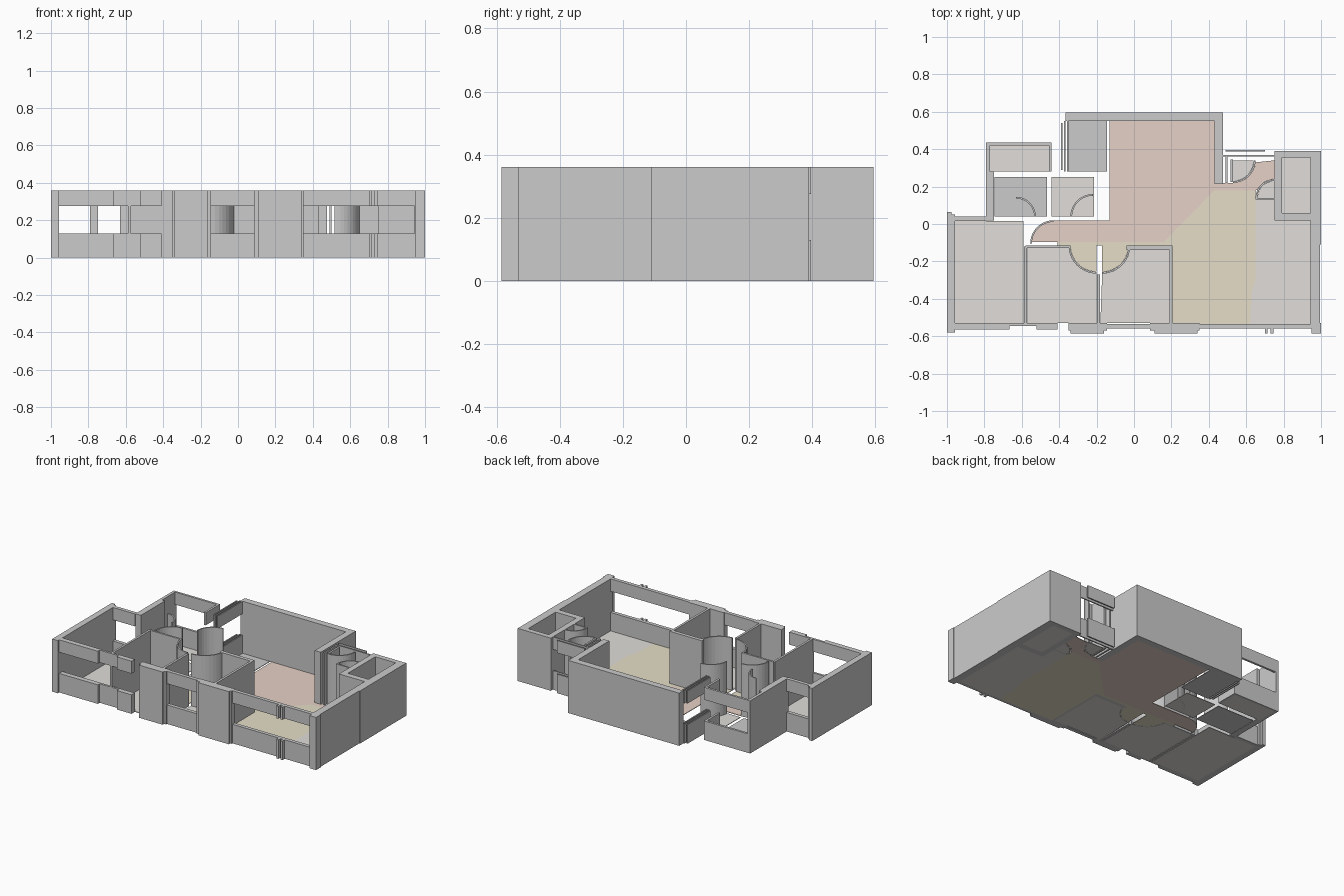
import bpy, bmesh, math

if "Cube" in bpy.data.objects:
    bpy.data.objects.remove(bpy.data.objects["Cube"])

H, SILL, HEAD, T = 0.36, 0.13, 0.275, 0.004


def prism(name, pts, z0, z1, mat=None):
    bm = bmesh.new()
    face = bm.faces.new([bm.verts.new((x, y, z0)) for x, y in pts])
    ext = bmesh.ops.extrude_face_region(bm, geom=[face])
    for v in ext["geom"]:
        if isinstance(v, bmesh.types.BMVert):
            v.co.z = z1
    bmesh.ops.recalc_face_normals(bm, faces=bm.faces[:])
    me = bpy.data.meshes.new(name)
    bm.to_mesh(me)
    bm.free()
    ob = bpy.data.objects.new(name, me)
    bpy.context.collection.objects.link(ob)
    if mat:
        me.materials.append(mat)
    return ob


def rect(x0, x1, y0, y1):
    return [(x0, y0), (x1, y0), (x1, y1), (x0, y1)]


def wall(name, *r):
    prism(name, rect(*r), 0, H)


def window(name, *r):
    prism(name + "_sill", rect(*r), 0, SILL)
    prism(name + "_lintel", rect(*r), HEAD, H)


def arc(cx, cy, r, a0, a1, n=10):
    return [(cx + r * math.cos(math.radians(a0 + (a1 - a0) * i / n)),
             cy + r * math.sin(math.radians(a0 + (a1 - a0) * i / n))) for i in range(n + 1)]


def swing(name, cx, cy, r, a0):
    # thin curved screen following the door swing
    prism(name, arc(cx, cy, r, a0, a0 + 90) + arc(cx, cy, r - 0.009, a0 + 90, a0), 0, H)


def material(name, r, g, b):
    m = bpy.data.materials.new(name)
    m.diffuse_color = (r, g, b, 1)
    m.use_nodes = True
    m.node_tree.nodes["Principled BSDF"].inputs["Base Color"].default_value = m.diffuse_color
    return m


salmon = material("salmon", .79, .64, .57)
yellow = material("yellow", .79, .73, .58)
tan = material("tan", .75, .73, .70)
green = material("green_grey", .70, .71, .68)
dark = material("dark_grey", .63, .63, .64)

# Floors of rectangular rooms
for name, r, m in [
    ("bedroom_left", (-.96, -.59, -.53, .015), tan),
    ("balcony", (-.77, -.455, .28, .42), tan),
    ("bath_left", (-.745, -.465, .04, .25), dark),
    ("bath_right", (-.44, -.215, .04, .25), tan),
    ("utility", (-.355, -.145, .28, .55), green),
    ("closet", (.79, .945, .06, .355), tan),
]:
    prism(name + "_floor", rect(*r), 0, T, m)

# Bedroom floors with door swings cut out
DL, DR = (-.20, -.115), (-.17, -.115)
prism("bedroom_mid_floor", [(-.57, -.53), (-.20, -.53)] + arc(*DL, .15, 270, 180) + [(-.57, -.125)], 0, T, tan)
prism("bedroom_right_floor", [(-.18, -.53), (.19, -.53), (.19, -.14), (-.03, -.14)]
      + arc(*DR, .15, 350, 270), 0, T, tan)
prism("main_bedroom_floor", [(.62, -.54), (.945, -.54), (.945, .02), (.75, .02), (.75, .13),
                             (.65, .13), (.65, -.3), (.63, -.36)], 0, T, tan)

# Open living areas
prism("living_floor", [(.205, -.54), (.62, -.54), (.63, -.36), (.65, -.3), (.65, .18), (.43, .18),
                       (.16, -.095), (-.41, -.095), (-.41, -.115), (.205, -.115)], 0, T, yellow)
prism("door_left_floor", [DL] + arc(*DL, .14, 180, 270), 0, T, yellow)
prism("door_right_floor", [DR] + arc(*DR, .14, 270, 360), 0, T, yellow)
prism("dining_floor", [(-.13, .55), (.43, .55), (.43, .22), (.53, .22)] + arc(.53, .34, .12, 280, 355)
      + [(.75, .34), (.75, .24)] + arc(.75, .14, .1, 90, 155) + [(.65, .18), (.43, .18), (.16, -.095)]
      + arc(-.43, -.095, .115, 180, 90) + [(-.13, .02)], 0, T, salmon)
prism("toilet_floor", [(.53, .34)] + arc(.53, .34, .11, 270, 360), 0, T, tan)
prism("vestibule_floor", [(.75, .14)] + arc(.75, .14, .09, 90, 180), 0, T, tan)

# Full-height outer walls
for name, *r in [
    ("left_wall", -1, -.957, -.58, .05), ("left_return", -1, -.975, .05, .065),
    ("front_pier_a", -.35, -.145, -.57, -.53), ("front_pier_b", .085, .35, -.57, -.53),
    ("front_pier_a_trim", -.34, -.16, -.585, -.57), ("front_pier_b_trim", .11, .34, -.585, -.57),
    ("right_wall", .945, .995, -.56, .39), ("right_front_corner", .95, 1, -.585, -.53),
    ("right_pier", .99, 1, -.11, .39),
    ("closet_back", .75, .995, .355, .39), ("closet_side", .75, .79, .02, .39),
    ("closet_front", .75, .945, .02, .06),
    ("back_wall", -.365, .475, .55, .595), ("back_side_wall", .43, .475, .215, .55),
    ("balcony_side", -.79, -.77, .02, .435), ("bath_side", -.77, -.748, .02, .28),
    ("divider_a", -.588, -.573, -.545, -.12), ("divider_b", -.198, -.183, -.545, -.27),
    ("divider_c", .19, .206, -.545, -.13),
    ("bedroom_mid_back", -.58, -.34, -.128, -.115), ("bedroom_right_back", -.04, .206, -.14, -.115),
    ("toilet_side", .49, .5, .22, .36), ("toilet_post", .515, .528, .225, .345),
    ("vestibule_wall", .65, .75, .13, .14),
]:
    wall(name, *r)

# Banded walls with a window opening
for name, *r in [
    ("front_left", -.957, -.41, -.545, -.53), ("front_left_outer", -.957, -.665, -.565, -.545),
    ("front_left_ledge", -.52, -.41, -.565, -.545),
    ("front_mid", -.145, .085, -.56, -.535), ("front_right", .35, .95, -.56, -.535),
    ("mullion_a", .70, .715, -.585, -.56), ("mullion_b", .73, .745, -.585, -.56),
    ("bedroom_back", -.957, -.79, .015, .04),
    ("balcony_back", -.77, -.455, .42, .435), ("balcony_end", -.455, -.44, .28, .435),
    ("utility_a", -.39, -.382, .29, .54), ("utility_b", -.374, -.366, .28, .55),
    ("utility_c", -.358, -.35, .28, .55),
    ("toilet_a", .475, .75, .36, .368), ("toilet_b", .49, .70, .388, .396),
]:
    window(name, *r)

# Curved door-swing screens
for i, d in enumerate([
    (*DL, .15, 180), (*DR, .15, 270), (-.43, -.105, .125, 90), (-.63, .04, .105, 0),
    (-.22, .04, .12, 90), (.53, .34, .12, 270), (.75, .14, .1, 90),
]):
    swing(f"door_swing_{i + 1}", *d)
